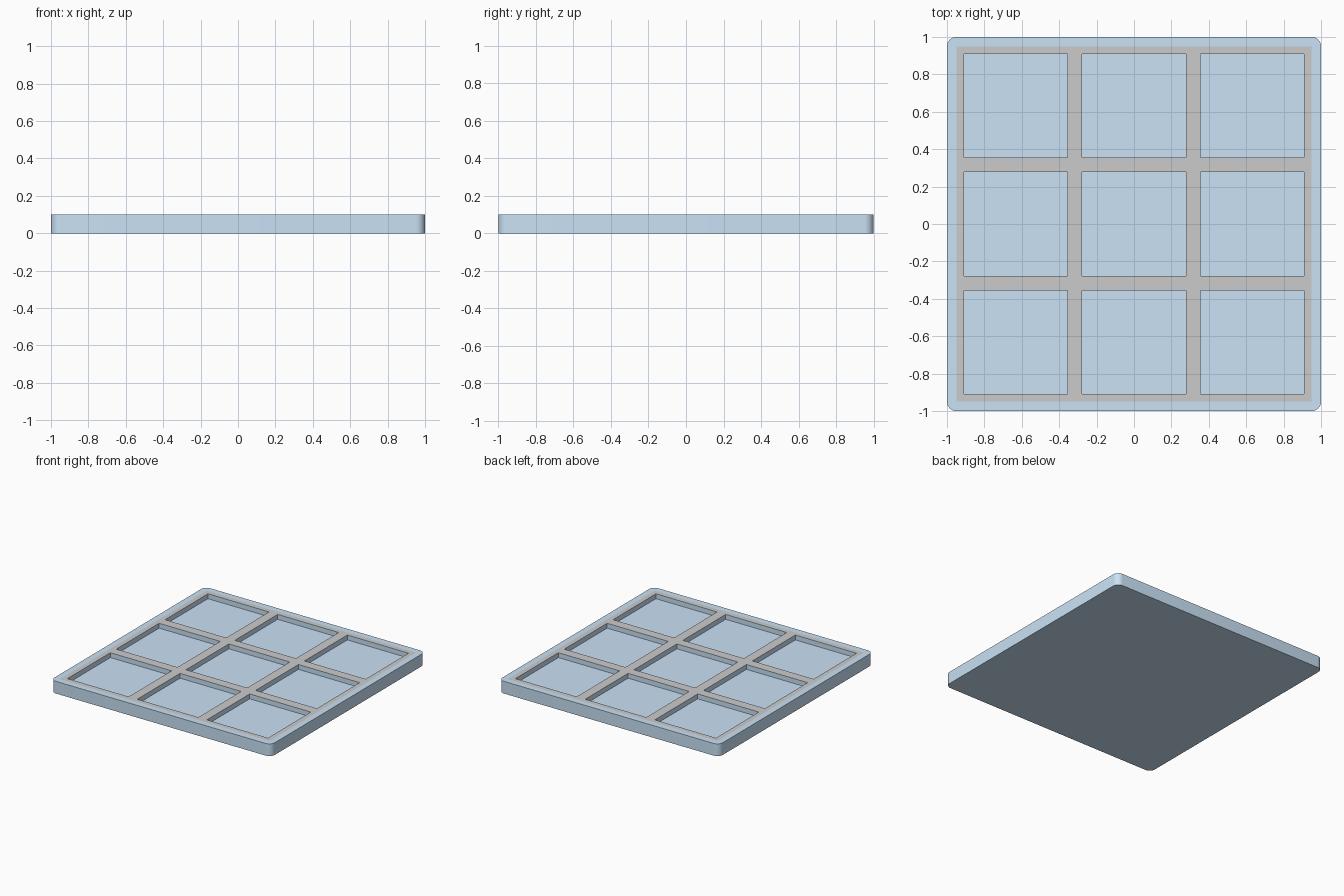
import bpy, bmesh, math

if "Cube" in bpy.data.objects:
    bpy.data.objects.remove(bpy.data.objects["Cube"])

TOP, DEPTH, R = 0.1, 0.04, 0.05
LINES = [-0.95, -0.91, -0.355, -0.277, 0.277, 0.355, 0.91, 0.95]

blue = bpy.data.materials.new("blue")
blue.diffuse_color = (0.59, 0.76, 0.92, 1)
blue.use_nodes = True
blue.node_tree.nodes["Principled BSDF"].inputs["Base Color"].default_value = blue.diffuse_color
grey = bpy.data.materials.new("grey")
grey.diffuse_color = (0.8, 0.8, 0.8, 1)
grey.use_nodes = True
grey.node_tree.nodes["Principled BSDF"].inputs["Base Color"].default_value = grey.diffuse_color

bm = bmesh.new()

# Grey lattice, with the nine window cells picked out
grid = [[bm.verts.new((x, y, TOP)) for y in LINES] for x in LINES]
cells = []
for i in range(7):
    for j in range(7):
        f = bm.faces.new((grid[i][j], grid[i + 1][j], grid[i + 1][j + 1], grid[i][j + 1]))
        f.material_index = 1
        if i % 2 and j % 2:
            cells.append(f)
inner = [e for e in bm.edges if len(e.link_faces) == 1]

# Rounded square outline
outline = []
for k, (sx, sy) in enumerate([(1, 1), (-1, 1), (-1, -1), (1, -1)]):
    for s in range(9):
        a = math.radians(90 * k + 90 * s / 8)
        outline.append(bm.verts.new((sx * (1 - R) + R * math.cos(a),
                                     sy * (1 - R) + R * math.sin(a), TOP)))
n = len(outline)
outer = [bm.edges.new((outline[i], outline[(i + 1) % n])) for i in range(n)]

# Blue rim between the lattice and the outline
bmesh.ops.triangle_fill(bm, edges=inner + outer, use_beauty=True, normal=(0, 0, 1))

# Side walls and underside
low = [bm.verts.new((v.co.x, v.co.y, 0)) for v in outline]
for i in range(n):
    j = (i + 1) % n
    bm.faces.new((outline[i], low[i], low[j], outline[j]))
bm.faces.new(low[::-1])

# Sunken blue windows
for f in cells:
    f.material_index = 0
    new = bmesh.ops.extrude_discrete_faces(bm, faces=[f])["faces"][0]
    bmesh.ops.translate(bm, verts=new.verts, vec=(0, 0, -DEPTH))
bmesh.ops.remove_doubles(bm, verts=bm.verts, dist=1e-5)
bmesh.ops.recalc_face_normals(bm, faces=bm.faces)

mesh = bpy.data.meshes.new("window_panel")
bm.to_mesh(mesh)
bm.free()
mesh.materials.append(blue)
mesh.materials.append(grey)
panel = bpy.data.objects.new("window_panel", mesh)
bpy.context.collection.objects.link(panel)
bpy.context.view_layer.objects.active = panel
panel.select_set(True)
bpy.ops.object.shade_smooth_by_angle(angle=math.radians(30))
